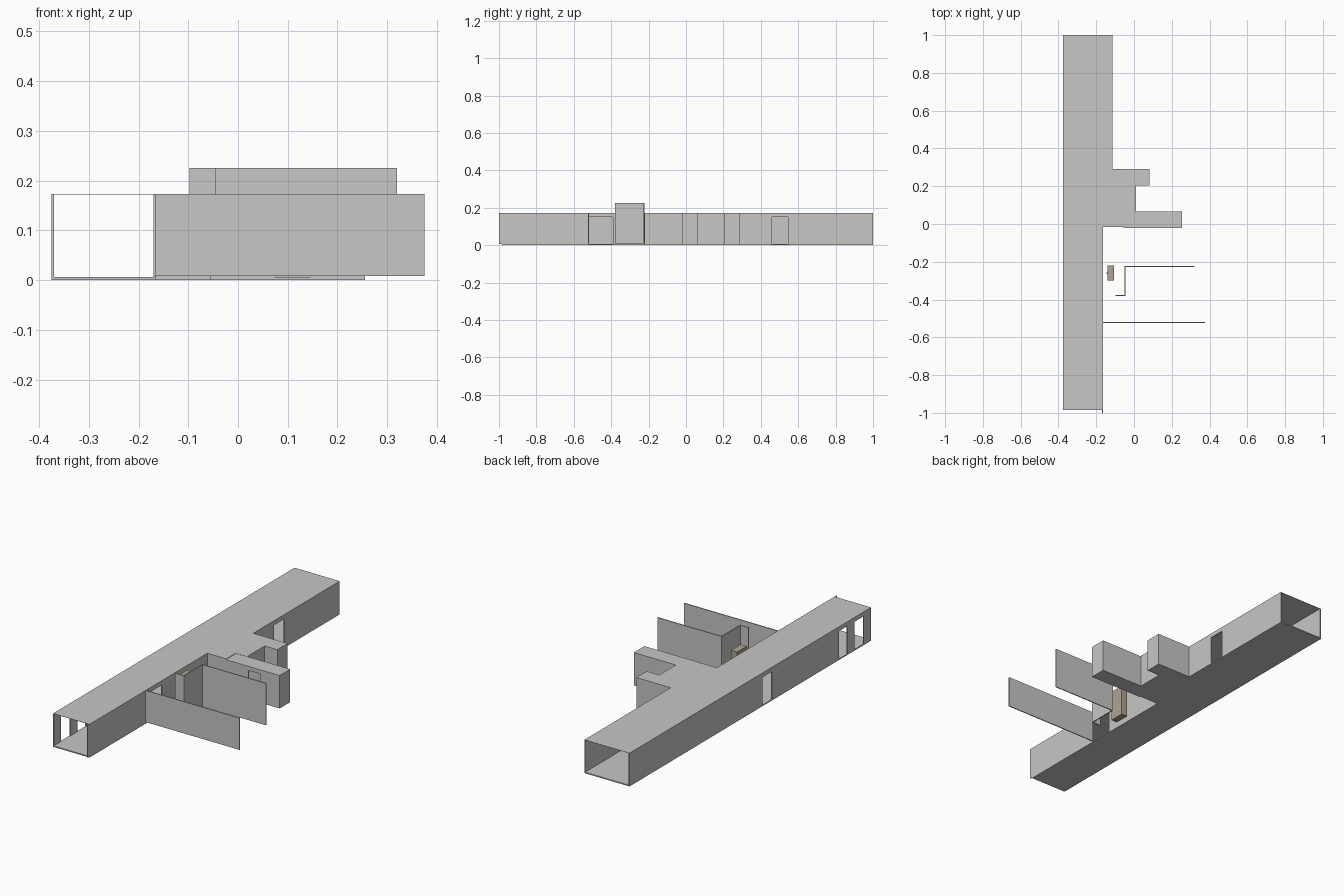
import bpy
import bmesh

cube = bpy.data.objects.get("Cube")
if cube:
    bpy.data.objects.remove(cube, do_unlink=True)

FLOOR, TOP, DOOR, T = 0.006, 0.173, 0.15, 0.005


def material(name, rgb):
    mat = bpy.data.materials.new(name)
    mat.use_nodes = True
    mat.diffuse_color = (*rgb, 1)
    mat.node_tree.nodes["Principled BSDF"].inputs["Base Color"].default_value = (*rgb, 1)
    return mat


plaster = material("pale grey plaster", (0.58, 0.57, 0.56))
beige = material("beige cabinet", (0.42, 0.37, 0.28))


def finish(name, bm, mat):
    bmesh.ops.recalc_face_normals(bm, faces=bm.faces)
    mesh = bpy.data.meshes.new(name)
    bm.to_mesh(mesh)
    bm.free()
    mesh.materials.append(mat)
    obj = bpy.data.objects.new(name, mesh)
    bpy.context.collection.objects.link(obj)
    return obj


def prism(bm, outline, z0, z1):
    face = bm.faces.new([bm.verts.new((x, y, z0)) for x, y in outline])
    out = bmesh.ops.extrude_face_region(bm, geom=[face])
    for v in out["geom"]:
        if isinstance(v, bmesh.types.BMVert):
            v.co.z = z1


def slab(name, outline, z0, z1, mat=plaster):
    bm = bmesh.new()
    prism(bm, outline, z0, z1)
    return finish(name, bm, mat)


def rect(x0, x1, y0, y1):
    return [(x0, y0), (x1, y0), (x1, y1), (x0, y1)]


def wall(name, axis, at, start, end, doors=(), z0=FLOOR, z1=TOP):
    """Straight wall along an axis, split around its door openings."""
    bm = bmesh.new()

    def piece(a, b, low, high):
        r = rect(a, b, at, at + T) if axis == "x" else rect(at, at + T, a, b)
        prism(bm, r, low, high)

    pos = start
    for a, b in doors:
        piece(pos, a, z0, z1)
        piece(a, b, DOOR, z1)
        pos = b
    piece(pos, end, z0, z1)
    return finish(name, bm, plaster)


# Floor and thin ceiling share the corridor plan
plan = [(-0.375, -0.985), (-0.165, -0.985), (-0.165, -0.017), (-0.055, -0.017),
        (-0.055, 0.06), (0.01, 0.06), (0.01, 0.205), (0.083, 0.205),
        (0.083, 0.29), (-0.115, 0.29), (-0.115, 1), (-0.375, 1)]
side_room = rect(-0.055, 0.255, -0.022, 0.065)
slab("corridor_floor", plan, 0, FLOOR)
slab("side_room_floor", side_room, 0, FLOOR)
slab("corridor_ceiling", plan, TOP - 0.001, TOP)
slab("side_room_ceiling", side_room, TOP - 0.005, TOP - 0.002)

# Long corridor walls
wall("outer_wall", "y", -0.375, -0.985, 1,
     [(-0.925, -0.85), (-0.79, -0.72), (-0.17, -0.095)])
wall("inner_front_wall", "y", -0.165 - T, -1, -0.017, [(-0.52, -0.39)])
wall("inner_back_wall", "y", -0.115 - T, 0.29, 1, [(0.46, 0.545)])

# Side room and alcove walls
wall("hall_front_wall", "x", -0.017, -0.165, -0.055)
wall("side_room_front_wall", "x", -0.022, -0.055, 0.255, [(0.075, 0.145)], z1=TOP - 0.002)
wall("side_room_end_wall", "y", 0.255 - T, -0.022, 0.065, z1=TOP - 0.002)
wall("side_room_back_wall", "x", 0.065 - T, 0.01, 0.255, z1=TOP - 0.002)
wall("hall_side_wall", "y", 0.01 - T, 0.065, 0.205)
wall("alcove_front_wall", "x", 0.205, 0.01, 0.083)
wall("alcove_end_wall", "y", 0.083 - T, 0.205, 0.29)
wall("alcove_back_wall", "x", 0.29 - T, -0.115, 0.083)

# Free-standing partitions
wall("front_partition", "x", -0.523, -0.165, 0.375, z0=0.008)
wall("tall_partition", "x", -0.227, -0.045, 0.32, z0=0.008, z1=0.226)
wall("tall_return", "y", -0.045 - T, -0.38, -0.222, z0=0.008, z1=0.226)
wall("tall_stub", "x", -0.38, -0.097, -0.045, z0=0.008, z1=0.226)

# Cabinet with a small handle
slab("cabinet", rect(-0.14, -0.105, -0.3, -0.22), 0.008, 0.17, beige)
slab("cabinet_handle", rect(-0.145, -0.14, -0.265, -0.258), 0.07, 0.1, beige)
